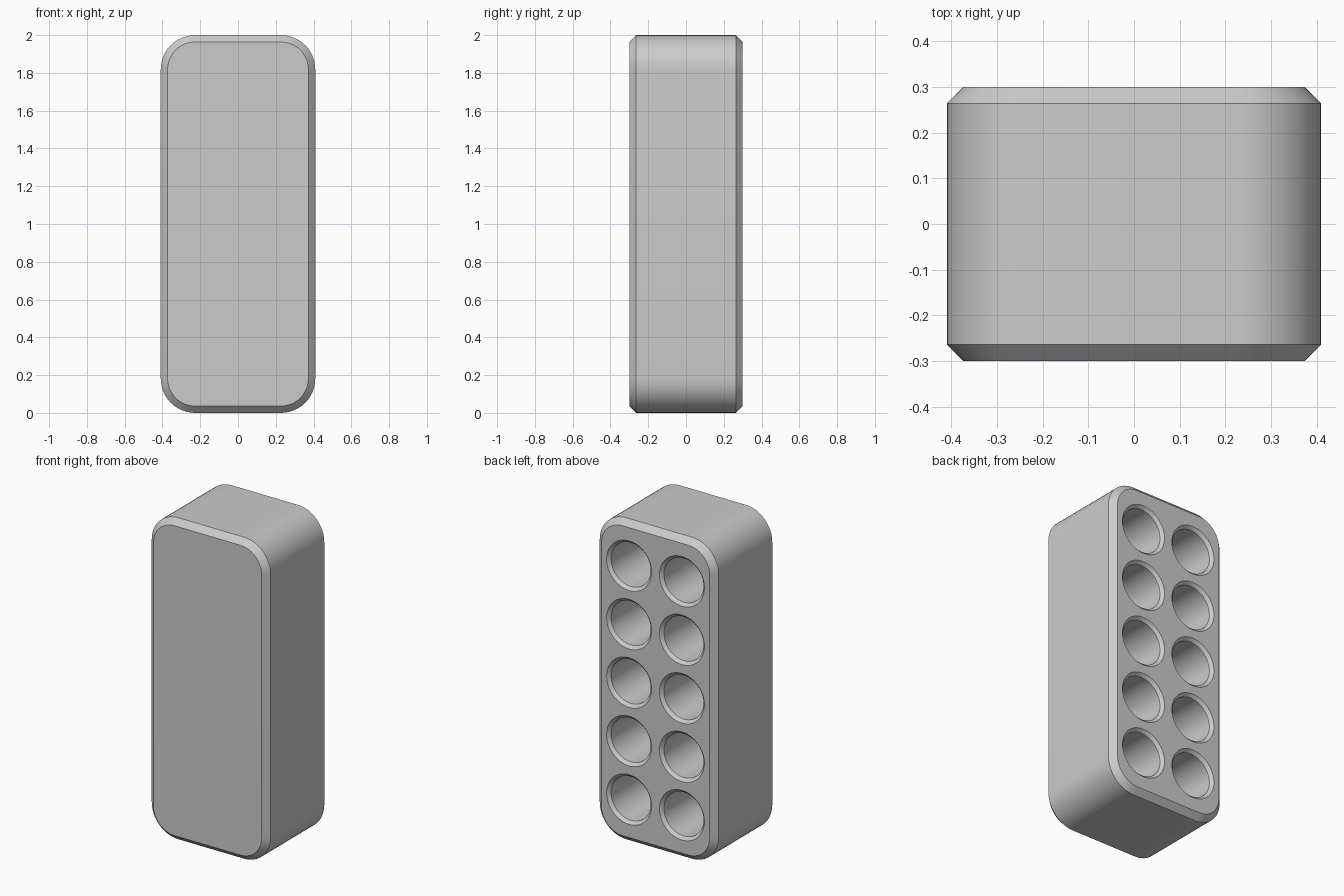
import bpy, bmesh, math

cube = bpy.data.objects.get("Cube")
if cube:
    bpy.data.objects.remove(cube, do_unlink=True)

U = 2 / 110                      # one design unit
WIDTH, DEPTH, HEIGHT = 45 * U, 33 * U, 110 * U
CORNER, CHAMFER = 10 * U, 2 * U
PITCH, HOLE_R, RIM, FLOOR = 20 * U, 7.5 * U, 1 * U, 3 * U

grey = bpy.data.materials.new("light grey")
grey.use_nodes = True
colour = (0.6, 0.6, 0.6, 1)
grey.diffuse_color = colour
grey.node_tree.nodes["Principled BSDF"].inputs["Base Color"].default_value = colour


def rounded_ring(inset, y, steps=12):
    """Rounded rectangle in the xz plane, shrunk by inset."""
    r = CORNER - inset
    cx, cz = WIDTH / 2 - CORNER, HEIGHT / 2 - CORNER
    ring = []
    for q, (sx, sz) in enumerate([(1, 1), (-1, 1), (-1, -1), (1, -1)]):
        for i in range(steps + 1):
            a = math.pi / 2 * (q + i / steps)
            ring.append((sx * cx + r * math.cos(a), y,
                         HEIGHT / 2 + sz * cz + r * math.sin(a)))
    return ring


def circle_ring(x, z, r, y, steps=64):
    return [(x + r * math.cos(2 * math.pi * i / steps), y,
             z + r * math.sin(2 * math.pi * i / steps)) for i in range(steps)]


def loft(bm, rings):
    """Skin a closed solid through rings of equal length."""
    loops = [[bm.verts.new(p) for p in ring] for ring in rings]
    n = len(loops[0])
    for a, b in zip(loops, loops[1:]):
        for i in range(n):
            j = (i + 1) % n
            bm.faces.new((a[i], a[j], b[j], b[i]))
    bm.faces.new(loops[0])
    bm.faces.new(loops[-1])


def finish(bm, name):
    bmesh.ops.recalc_face_normals(bm, faces=bm.faces[:])
    mesh = bpy.data.meshes.new(name)
    bm.to_mesh(mesh)
    bm.free()
    mesh.materials.append(grey)
    obj = bpy.data.objects.new(name, mesh)
    bpy.context.collection.objects.link(obj)
    return obj


# Rounded block, chamfered at the front and back
bm = bmesh.new()
h = DEPTH / 2
loft(bm, [rounded_ring(CHAMFER, -h), rounded_ring(0, -h + CHAMFER),
          rounded_ring(0, h - CHAMFER), rounded_ring(CHAMFER, h)])
body = finish(bm, "holder_body")

# Two columns of five blind round sockets with chamfered rims, cut from the back
bm = bmesh.new()
over = 0.5 * U
for col in (-0.5, 0.5):
    for row in range(-2, 3):
        x, z = col * PITCH, HEIGHT / 2 + row * PITCH
        loft(bm, [circle_ring(x, z, HOLE_R, -h + FLOOR),
                  circle_ring(x, z, HOLE_R, h - RIM),
                  circle_ring(x, z, HOLE_R + RIM + over, h + over)])
cutter = finish(bm, "socket_cutter")
cutter.hide_render = True

mod = body.modifiers.new("sockets", "BOOLEAN")
mod.operation = "DIFFERENCE"
mod.solver = "EXACT"
mod.object = cutter

for o in bpy.context.selected_objects:
    o.select_set(False)
bpy.context.view_layer.objects.active = body
body.select_set(True)
bpy.ops.object.modifier_apply(modifier=mod.name)
bpy.data.objects.remove(cutter, do_unlink=True)

# Smooth curved walls, crisp chamfers
bpy.ops.object.shade_smooth_by_angle(angle=math.radians(30))
